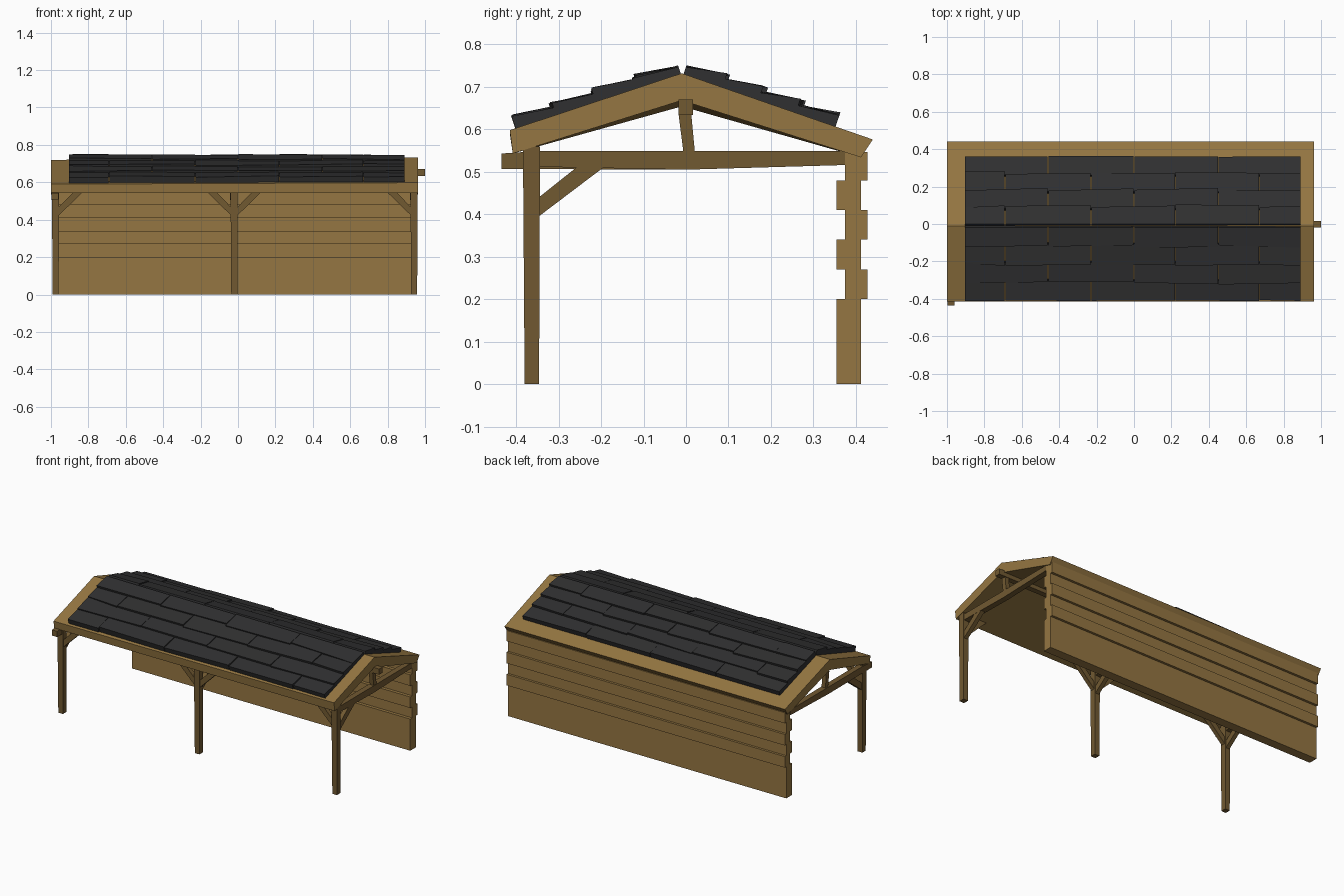
import bpy, bmesh, random
from mathutils import Vector

if "Cube" in bpy.data.objects:
    bpy.data.objects.remove(bpy.data.objects["Cube"])

random.seed(4)


def mat(name, rgb):
    m = bpy.data.materials.new(name)
    m.diffuse_color = (*rgb, 1)
    m.use_nodes = True
    m.node_tree.nodes["Principled BSDF"].inputs["Base Color"].default_value = m.diffuse_color
    return m


BOARD = mat("light wood", (0.300, 0.182, 0.054))
BEAM = mat("dark wood", (0.165, 0.100, 0.031))
SLATE = mat("black shingle", (0.030, 0.030, 0.031))


def loft(name, ring_a, ring_b, material):
    """Closed solid between two matching rings of points."""
    bm = bmesh.new()
    a = [bm.verts.new(p) for p in ring_a]
    b = [bm.verts.new(p) for p in ring_b]
    n = len(a)
    bm.faces.new(a)
    bm.faces.new(b[::-1])
    for i in range(n):
        j = (i + 1) % n
        bm.faces.new((a[j], a[i], b[i], b[j]))
    bmesh.ops.recalc_face_normals(bm, faces=bm.faces)
    me = bpy.data.meshes.new(name)
    bm.to_mesh(me)
    bm.free()
    me.materials.append(material)
    ob = bpy.data.objects.new(name, me)
    bpy.context.collection.objects.link(ob)
    return ob


def along_x(name, prof, x0, x1, material):
    return loft(name, [(x0, y, z) for y, z in prof], [(x1, y, z) for y, z in prof], material)


def along_y(name, prof, y0, y1, material):
    return loft(name, [(x, y0, z) for x, z in prof], [(x, y1, z) for x, z in prof], material)


def rect(a0, a1, b0, b1):
    return [(a0, b0), (a1, b0), (a1, b1), (a0, b1)]


# back wall: overlapping boards stepping in and out
levels = [0, 0.20, 0.27, 0.34, 0.41, 0.48, 0.547]
for i in range(6):
    y0, y1 = ((0.354, 0.412), (0.374, 0.427))[i % 2]
    along_x("wall_board", rect(y0, y1, levels[i], levels[i + 1]), -0.99, 0.957, BOARD)

# roof deck, sagging slightly at the left end
deck = [(-0.408, 0.543), (-0.01, 0.668), (0.412, 0.534),
        (0.44, 0.576), (-0.01, 0.732), (-0.415, 0.598)]
sag = [0, 0.014, 0, 0, 0.012, 0.008]
# split at the ridge into two convex halves
for name, ids in (("roof_deck_front", (0, 1, 4, 5)), ("roof_deck_back", (1, 2, 3, 4))):
    loft(name, [(-1.0, deck[i][0], deck[i][1] - sag[i]) for i in ids],
         [(0.962, *deck[i]) for i in ids], BOARD)

# shingles: four staggered rows per slope
even = [-0.905, -0.46, 0.0, 0.45, 0.893]
odd = [-0.905, -0.69, -0.23, 0.22, 0.67, 0.893]


def shingles(name, eave, ridge, shift):
    eave, ridge = Vector((0, *eave)), Vector((0, *ridge))
    d = ridge - eave
    nrm = Vector((0, -d.z, d.y)).normalized()
    if nrm.z < 0:
        nrm = -nrm
    for r in range(4):
        cuts = even if (r + shift) % 2 else odd
        for x0, x1 in zip(cuts, cuts[1:]):
            s1 = (r + 1) / 4 + (0.02 if r < 3 else 0)
            rings = []
            for x in (x0 + 0.002, x1 - 0.002):
                s0 = max(0, r / 4 + random.uniform(-0.025, 0.015))
                lo = eave + d * s0
                hi = eave + d * s1
                t0 = random.uniform(0.026, 0.036)
                t1 = random.uniform(0.017, 0.023)
                X = Vector((x, 0, 0))
                rings.append([X + lo - nrm * 0.012, X + hi - nrm * 0.012,
                              X + hi + nrm * t1, X + lo + nrm * t0])
            loft(name, rings[0], rings[1], SLATE)


shingles("front_shingle", (-0.402, 0.601), (-0.012, 0.730), 0)
shingles("back_shingle", (0.352, 0.606), (-0.006, 0.730), 1)

# ridge beam poking out of the right gable
along_x("ridge_beam", rect(-0.018, 0.016, 0.634, 0.670), -0.97, 1.0, BEAM)

# three frames: post, tie beam, king post and braces
frames = [(-0.975, -0.435, (1,)), (-0.02, -0.36, (-1, 1)), (0.942, -0.36, (-1,))]
for cx, tie_front, sides in frames:
    h = 0.018
    # front post, a little wider at the top
    loft("front_post",
         [(cx + x, y, 0) for x, y in rect(-h + 0.002, h - 0.002, -0.380, -0.346)],
         [(cx + x, y, 0.56) for x, y in rect(-h - 0.002, h, -0.384, -0.344)], BEAM)
    # tie beam
    low = 0.507 if tie_front < -0.4 else 0.512
    along_x("tie_beam", [(tie_front, low), (0.0, 0.505), (0.378, 0.516),
                         (0.378, 0.549), (-0.345, 0.549), (tie_front, 0.543)],
            cx - h - 0.004, cx + h - 0.004, BEAM)
    # leaning king post
    along_x("king_post", [(-0.006, 0.545), (0.021, 0.545), (0.012, 0.64), (-0.018, 0.64)],
            cx - 0.015, cx + 0.012, BEAM)
    # brace from post to tie beam
    along_x("cross_brace", [(-0.350, 0.392), (-0.340, 0.400), (-0.188, 0.515),
                            (-0.252, 0.515), (-0.350, 0.437)],
            cx - 0.013, cx + 0.013, BEAM)
    # braces from post up to the eave
    for s in sides:
        prof = [(cx + s * a, z) for a, z in
                ((0.012, 0.418), (0.155, 0.557), (0.105, 0.557), (0.012, 0.462))]
        along_y("eave_brace", prof, -0.376, -0.35, BEAM)
